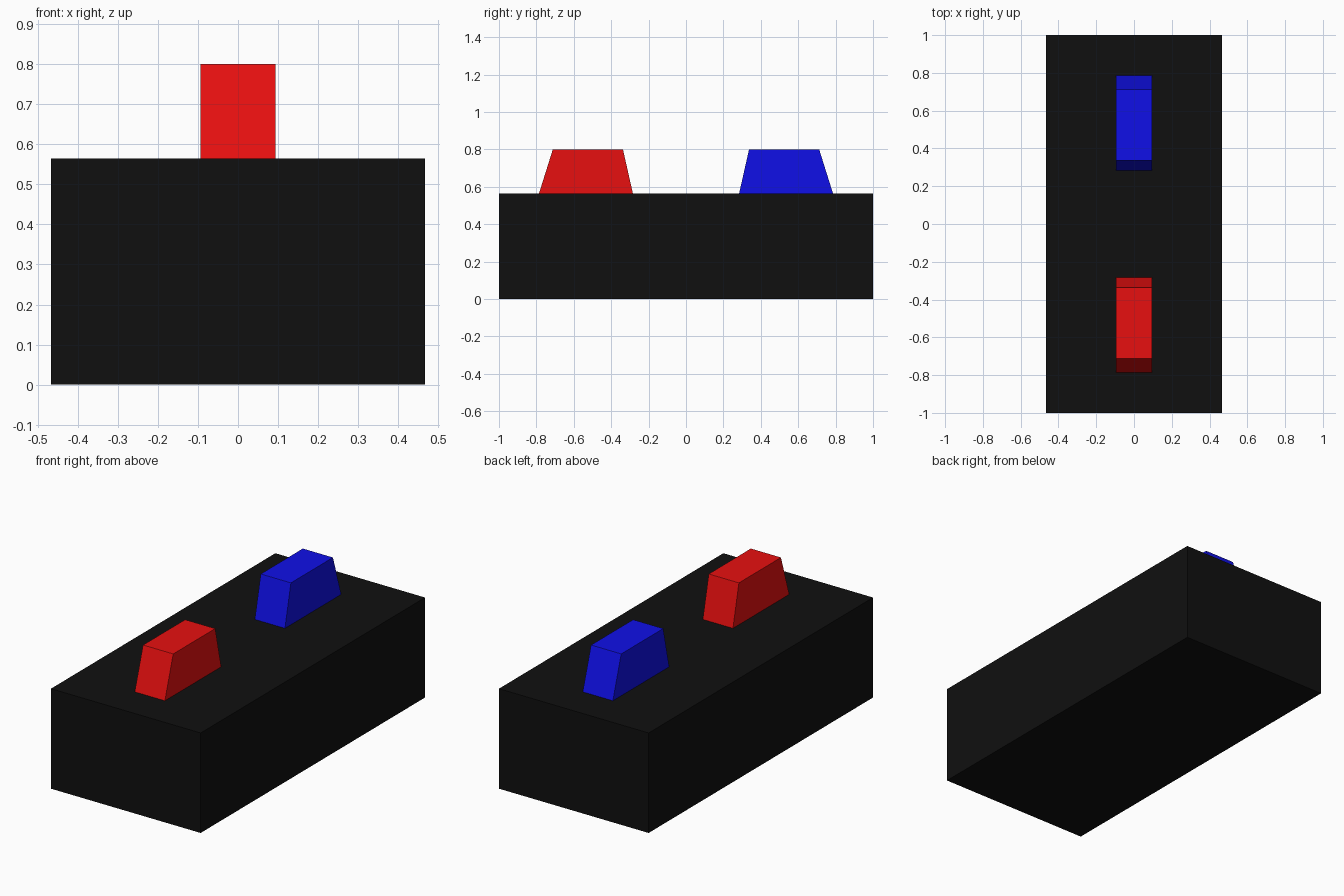
import bpy

if "Cube" in bpy.data.objects:
    bpy.data.objects.remove(bpy.data.objects["Cube"])


def material(name, rgb):
    m = bpy.data.materials.new(name)
    m.diffuse_color = (*rgb, 1)
    m.use_nodes = True
    m.node_tree.nodes["Principled BSDF"].inputs["Base Color"].default_value = m.diffuse_color
    return m


def block(name, profile, half_width, mat):
    """Extrude a side profile of (y, z) points along x."""
    n = len(profile)
    verts = [(x, y, z) for x in (-half_width, half_width) for y, z in profile]
    faces = [tuple(reversed(range(n))), tuple(range(n, 2 * n))]
    faces += [(i, (i + 1) % n, (i + 1) % n + n, i + n) for i in range(n)]
    mesh = bpy.data.meshes.new(name)
    mesh.from_pydata(verts, [], faces)
    mesh.materials.append(mat)
    obj = bpy.data.objects.new(name, mesh)
    bpy.context.collection.objects.link(obj)
    return obj


BODY_TOP, TOP = 0.564, 0.80
black = material("black", (0.005, 0.005, 0.005))
red = material("red", (0.8, 0.005, 0.005))
blue = material("blue", (0.005, 0.005, 0.8))

# Rectangular body
block("body", [(-1, 0), (1, 0), (1, BODY_TOP), (-1, BODY_TOP)], 0.467, black)

# Tapered lamps, mirrored front to back; the outer slope is shallower
lamp = [(0.284, BODY_TOP), (0.786, BODY_TOP), (0.712, TOP), (0.337, TOP)]
block("back_lamp", lamp, 0.094, blue)
block("front_lamp", [(-y, z) for y, z in reversed(lamp)], 0.094, red)
